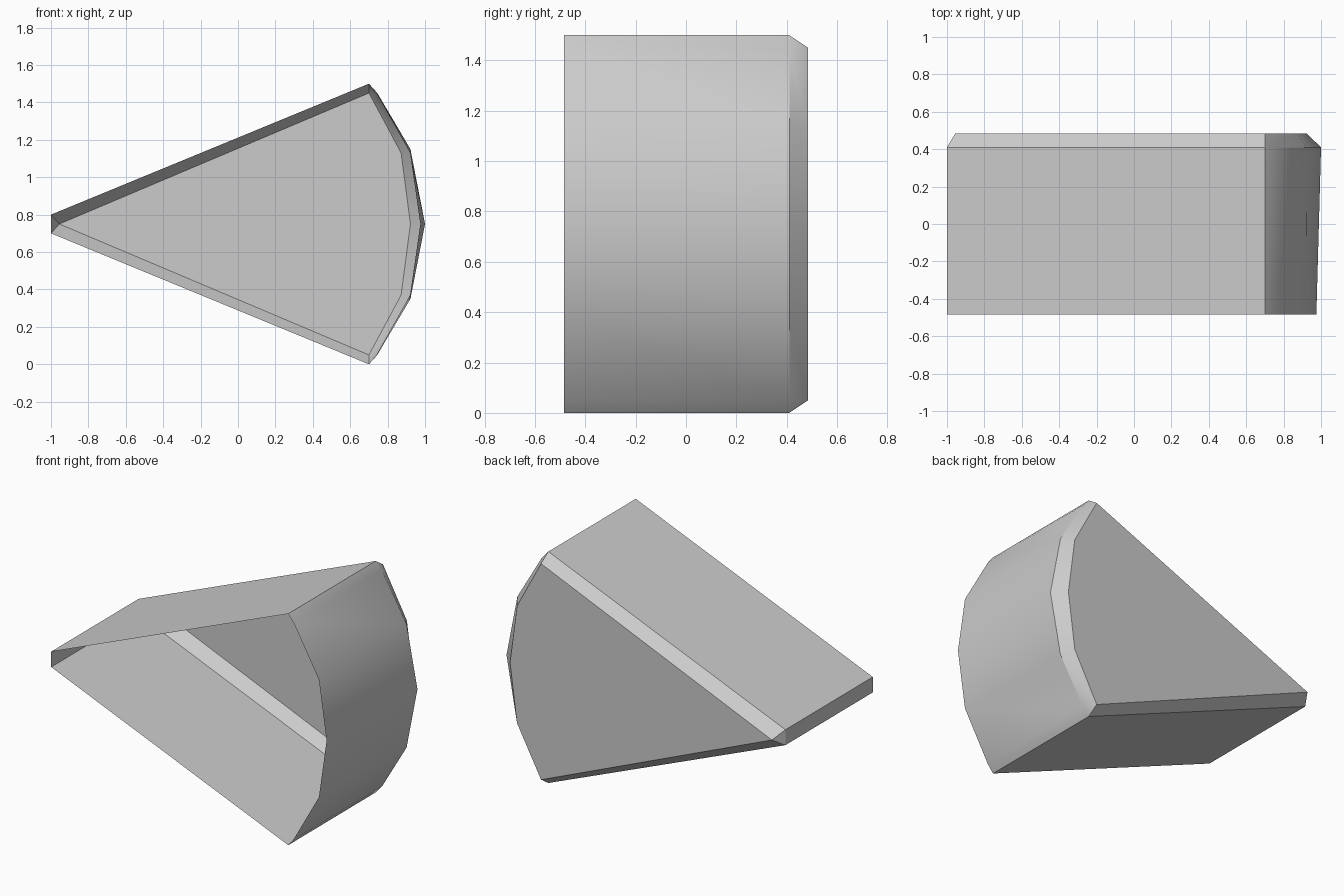
import bpy, bmesh, math

cube = bpy.data.objects.get("Cube")
if cube:
    bpy.data.objects.remove(cube, do_unlink=True)

MID = 0.75  # height of the symmetry plane


def ring(bm, y, half):
    """Closed loop: upper half from tip to nose, mirrored below the middle."""
    lower = [(x, -h) for x, h in reversed(half) if h > 0 or x < 0]
    return [bm.verts.new((x, y, MID + h)) for x, h in half + lower]


grey = bpy.data.materials.new("plain grey")
grey.use_nodes = True
color = (0.6, 0.6, 0.6, 1)
grey.diffuse_color = color
grey.node_tree.nodes["Principled BSDF"].inputs["Base Color"].default_value = color

# Wedge shell: open front rim, back rim, chamfer up to the back panel
bm = bmesh.new()
rings = [
    ring(bm, -0.485, [(-1, 0.05), (0.7, 0.75), (0.74, 0.7), (0.92, 0.38), (0.975, 0)]),
    ring(bm, 0.41, [(-1, 0.05), (0.7, 0.75), (0.745, 0.7), (0.922, 0.4), (1, 0)]),
    ring(bm, 0.485, [(-0.955, 0), (0.7, 0.7), (0.7, 0.7), (0.872, 0.38), (0.922, 0)]),
]
for a, b in zip(rings, rings[1:]):
    n = len(a)
    for i in range(n):
        j = (i + 1) % n
        bm.faces.new((a[i], a[j], b[j], b[i]))
bm.faces.new(rings[-1])
bmesh.ops.remove_doubles(bm, verts=bm.verts, dist=0.001)
bmesh.ops.recalc_face_normals(bm, faces=bm.faces)

# Make the back panel point backwards
panel = max(bm.faces, key=lambda f: f.calc_center_median().y)
if panel.normal.y < 0:
    bmesh.ops.reverse_faces(bm, faces=bm.faces)

mesh = bpy.data.meshes.new("wedge_shell")
bm.to_mesh(mesh)
bm.free()
mesh.materials.append(grey)
shell = bpy.data.objects.new("wedge_shell", mesh)
bpy.context.collection.objects.link(shell)
bpy.context.view_layer.objects.active = shell
shell.select_set(True)
bpy.ops.object.shade_smooth_by_angle(angle=math.radians(30))
